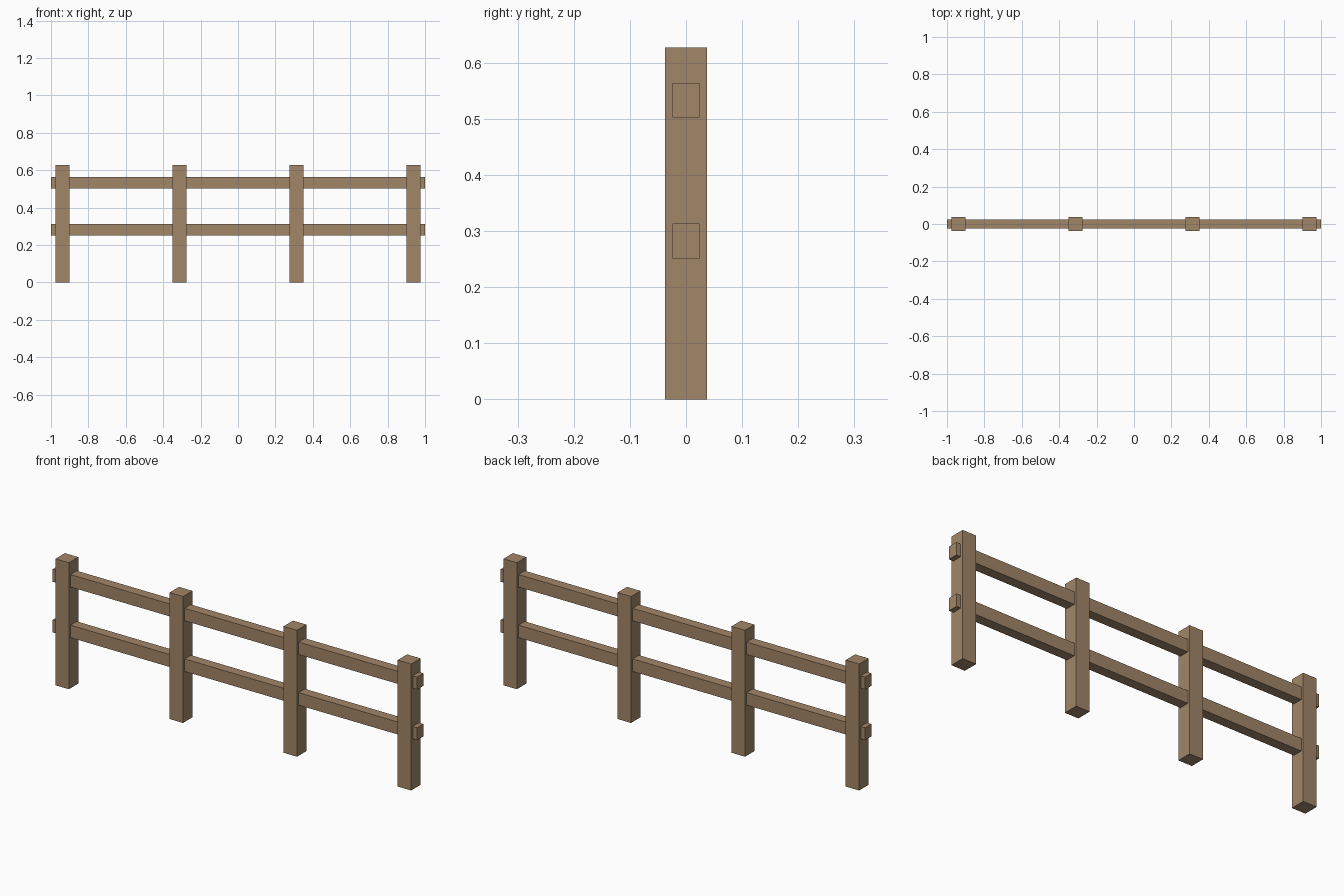
import bpy

if "Cube" in bpy.data.objects:
    bpy.data.objects.remove(bpy.data.objects["Cube"])

wood = bpy.data.materials.new("wood")
wood.diffuse_color = (0.36, 0.24, 0.14, 1)
wood.use_nodes = True
wood.node_tree.nodes["Principled BSDF"].inputs["Base Color"].default_value = wood.diffuse_color


def box(name, center, size):
    bpy.ops.mesh.primitive_cube_add(size=1, location=center)
    obj = bpy.context.object
    obj.name = name
    obj.scale = size
    bpy.ops.object.transform_apply(location=False, rotation=False, scale=True)
    obj.data.materials.append(wood)
    return obj


POST_HEIGHT = 0.627

# Four upright posts, evenly spaced
for i in range(4):
    x = (i - 1.5) * 0.626
    box(f"post_{i + 1}", (x, 0, POST_HEIGHT / 2), (0.074, 0.074, POST_HEIGHT))

# Two long rails running through the posts
for name, z in (("lower_rail", 0.282), ("upper_rail", 0.533)):
    box(name, (0, 0, z), (2.0, 0.049, 0.062))
